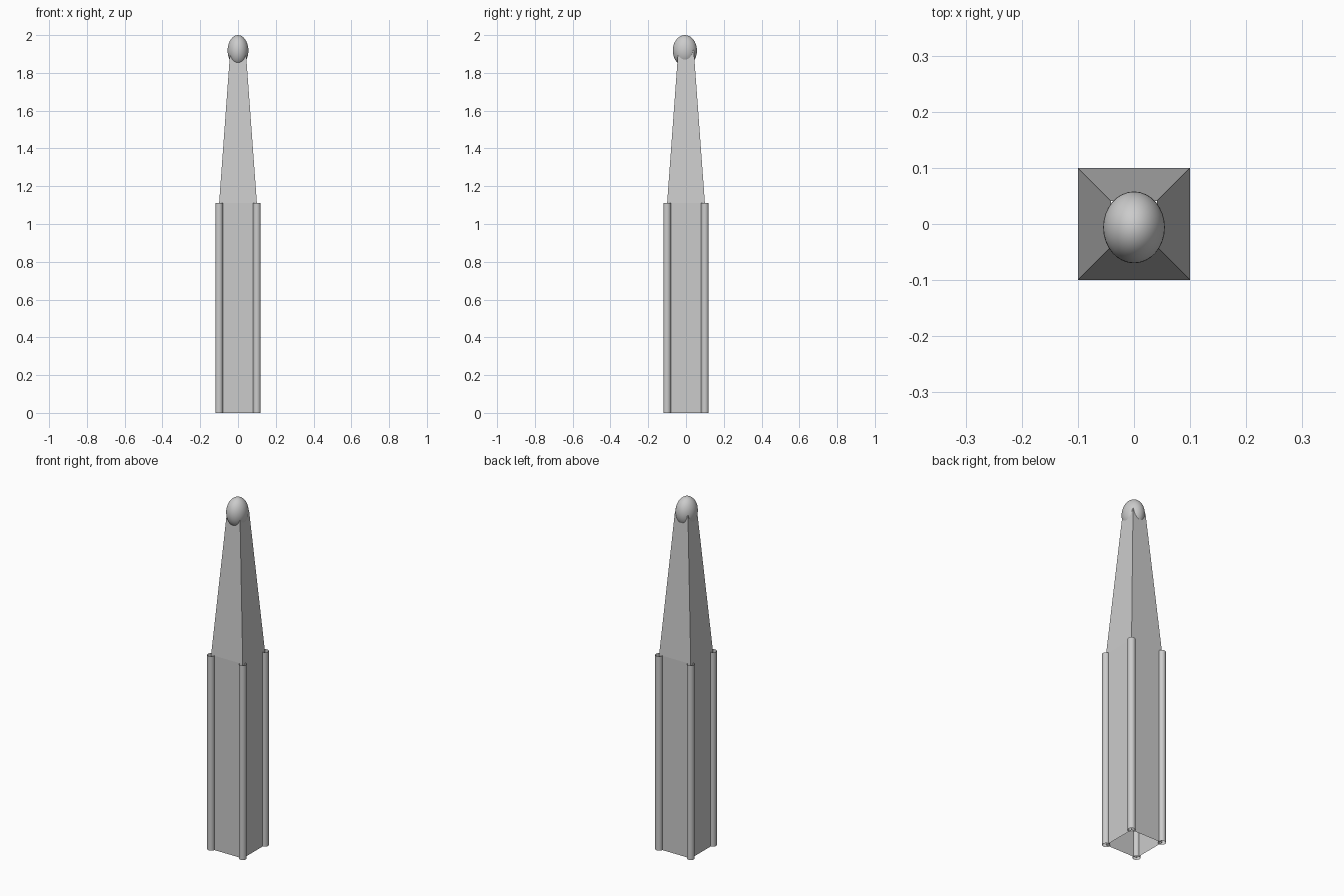
import bpy
import bmesh
from mathutils import Matrix

cube = bpy.data.objects.get("Cube")
if cube:
    bpy.data.objects.remove(cube, do_unlink=True)

grey = bpy.data.materials.new("light_grey")
grey.use_nodes = True
colour = (0.6, 0.6, 0.6, 1)
grey.diffuse_color = colour
grey.node_tree.nodes["Principled BSDF"].inputs["Base Color"].default_value = colour

SHOULDER = 1.11
HALF = 0.1


def finish(name, bm, smooth=False):
    mesh = bpy.data.meshes.new(name)
    bm.to_mesh(mesh)
    bm.free()
    mesh.materials.append(grey)
    for face in mesh.polygons:
        face.use_smooth = smooth
    obj = bpy.data.objects.new(name, mesh)
    bpy.context.collection.objects.link(obj)
    return obj


def square_shell(name, levels):
    """Open square shell through (height, half width) levels."""
    bm = bmesh.new()
    corners = ((-1, -1), (1, -1), (1, 1), (-1, 1))
    rings = [[bm.verts.new((x * h, y * h, z)) for x, y in corners] for z, h in levels]
    for low, high in zip(rings, rings[1:]):
        for i in range(4):
            j = (i + 1) % 4
            bm.faces.new((low[i], low[j], high[j], high[i]))
    return finish(name, bm)


# Straight shaft and tapering spire, both open ended
square_shell("shaft", [(0, HALF), (SHOULDER, HALF)])
square_shell("spire", [(SHOULDER, HALF), (1.92, 0.041)])

# Open tube on each corner of the shaft
for side, x in (("right", -HALF), ("left", HALF)):
    for end, y in (("front", -HALF), ("back", HALF)):
        bm = bmesh.new()
        bmesh.ops.create_cone(bm, cap_ends=False, segments=32, radius1=0.02,
                              radius2=0.02, depth=SHOULDER,
                              matrix=Matrix.Translation((x, y, SHOULDER / 2)))
        finish(f"{end}_{side}_tube", bm, smooth=True)

# Egg-shaped finial, set slightly forward
bm = bmesh.new()
bmesh.ops.create_uvsphere(bm, u_segments=32, v_segments=20, radius=1)
bmesh.ops.scale(bm, vec=(0.055, 0.064, 0.082), verts=bm.verts)
bmesh.ops.translate(bm, vec=(0, -0.006, 1.918), verts=bm.verts)
finish("finial", bm, smooth=True)
